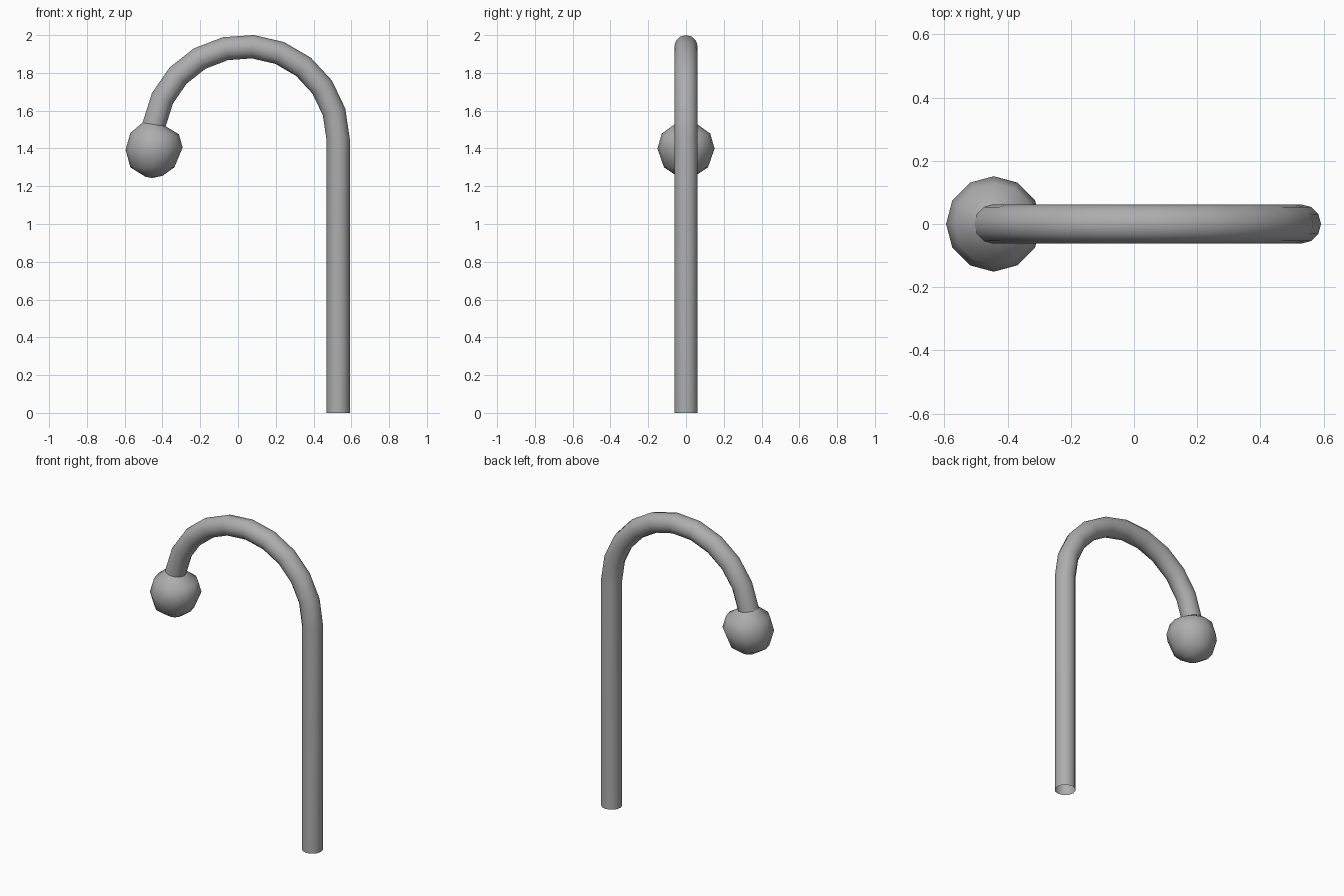
import bpy, bmesh
from math import cos, sin, pi, radians
from mathutils import Vector

if "Cube" in bpy.data.objects:
    bpy.data.objects.remove(bpy.data.objects["Cube"])

SIDES = 12
grey = bpy.data.materials.new("dark_grey")
grey.diffuse_color = (0.42, 0.42, 0.42, 1)
grey.use_nodes = True
grey.node_tree.nodes["Principled BSDF"].inputs["Base Color"].default_value = grey.diffuse_color


def ring_sweep(name, pairs, tip=None):
    """Skin round rings; each ring is given by its two opposite (x, z) points."""
    bm = bmesh.new()
    rings = []
    for (ax, az), (bx, bz) in pairs:
        a, b = Vector((ax, 0, az)), Vector((bx, 0, bz))
        mid, u = (a + b) / 2, (a - b) / 2
        v = Vector((0, u.length, 0))
        rings.append([bm.verts.new(mid + u * cos(2 * pi * i / SIDES) + v * sin(2 * pi * i / SIDES))
                      for i in range(SIDES)])
    # First ring is at the outer side, so this winding faces outward
    for r0, r1 in zip(rings, rings[1:]):
        for i in range(SIDES):
            j = (i + 1) % SIDES
            bm.faces.new((r0[i], r1[i], r1[j], r0[j]))
    if tip:
        t = bm.verts.new((tip[0], 0, tip[1]))
        for i in range(SIDES):
            bm.faces.new((rings[-1][i], t, rings[-1][(i + 1) % SIDES]))
    bmesh.ops.recalc_face_normals(bm, faces=bm.faces)
    mesh = bpy.data.meshes.new(name)
    bm.to_mesh(mesh)
    bm.free()
    mesh.materials.append(grey)
    ob = bpy.data.objects.new(name, mesh)
    bpy.context.collection.objects.link(ob)
    bpy.ops.object.select_all(action='DESELECT')
    ob.select_set(True)
    bpy.context.view_layer.objects.active = ob
    bpy.ops.object.shade_smooth_by_angle(angle=radians(60))
    return ob


# Hooked pole: straight open-ended tube, then ten bend segments
cx, cz, outer, inner = 0.04, 1.45, 0.552, 0.428
pairs = [((cx + outer, 0), (cx + inner, 0))]
for k in range(11):
    a = radians(17.1 * k)
    pairs.append(((cx + outer * cos(a), cz + outer * sin(a)),
                  (cx + inner * cos(a), cz + inner * sin(a))))
ring_sweep("hooked_pole", pairs)

# Round bulb that continues from the end of the hook
bulb = [pairs[-1],
        ((-0.57, 1.482), (-0.313, 1.475)),
        ((-0.595, 1.393), (-0.293, 1.405)),
        ((-0.57, 1.300), (-0.337, 1.300)),
        ((-0.49, 1.250), (-0.400, 1.255))]
ring_sweep("bulb", bulb, tip=(-0.455, 1.243))
